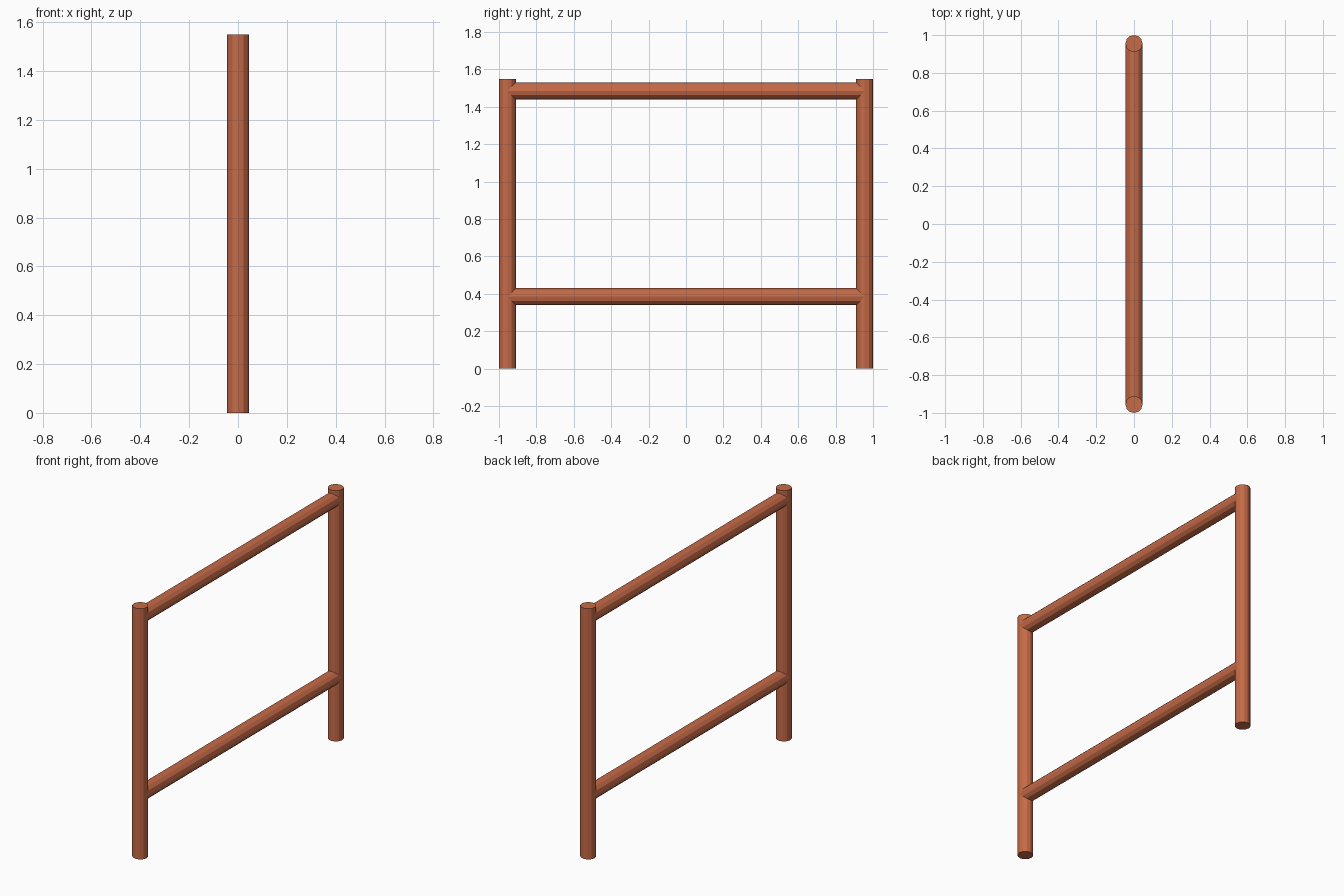
import bpy, math

if "Cube" in bpy.data.objects:
    bpy.data.objects.remove(bpy.data.objects["Cube"])

mat = bpy.data.materials.new("terracotta")
mat.diffuse_color = (0.56, 0.145, 0.063, 1)
mat.use_nodes = True
mat.node_tree.nodes["Principled BSDF"].inputs["Base Color"].default_value = mat.diffuse_color

R = 0.045        # tube radius
Y = 1 - R        # post centre distance
H = 1.55         # post height


def tube(name, length, loc, rot=(0, 0, 0)):
    bpy.ops.mesh.primitive_cylinder_add(vertices=12, radius=R, depth=length,
                                        location=loc, rotation=rot)
    ob = bpy.context.object
    ob.name = name
    ob.data.materials.append(mat)
    return ob


# upright posts
for name, s in (("front_post", -1), ("back_post", 1)):
    tube(name, H, (0, s * Y, H / 2))

# horizontal rails running between the post centres
for name, z in (("lower_rail", 0.385), ("upper_rail", 1.485)):
    tube(name, 2 * Y, (0, 0, z), (math.pi / 2, 0, 0))
